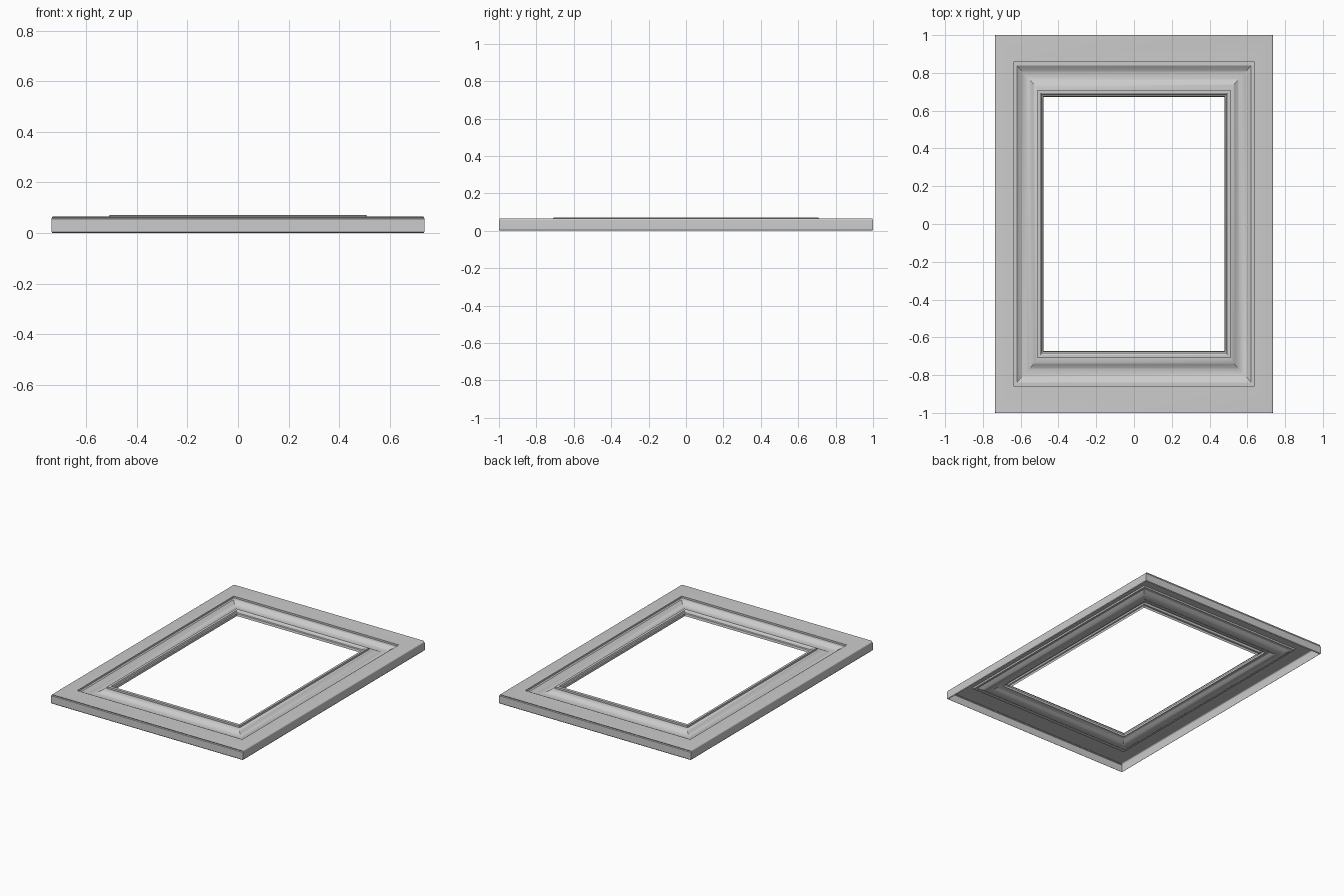
import bpy, bmesh, math

if "Cube" in bpy.data.objects:
    bpy.data.objects.remove(bpy.data.objects["Cube"])


def rect_sweep(name, profile):
    """Sweep a (half_x, half_y, z) profile around a mitred rectangle."""
    bm = bmesh.new()
    rings = [[bm.verts.new((sx * x, sy * y, z))
              for sx, sy in ((-1, -1), (1, -1), (1, 1), (-1, 1))]
             for x, y, z in profile]
    for a, b in zip(rings, rings[1:]):
        for i in range(4):
            j = (i + 1) % 4
            bm.faces.new((a[i], a[j], b[j], b[i]))
    me = bpy.data.meshes.new(name)
    bm.to_mesh(me)
    bm.free()
    ob = bpy.data.objects.new(name, me)
    bpy.context.collection.objects.link(ob)
    bpy.ops.object.select_all(action='DESELECT')
    ob.select_set(True)
    bpy.context.view_layer.objects.active = ob
    bpy.ops.object.shade_smooth_by_angle(angle=math.radians(30))
    return ob


# outer border: open-backed side wall, rounded edge, flat face, small step down
border = [(0.733, 0.995, 0.0), (0.737, 1.0, 0.005), (0.737, 1.0, 0.056)]
for k in range(1, 5):
    a = math.radians(90 * k / 4)
    border.append((0.728 + 0.009 * math.cos(a), 0.991 + 0.009 * math.sin(a),
                   0.056 + 0.010 * math.sin(a)))
border += [(0.635, 0.86, 0.066), (0.635, 0.86, 0.054)]
rect_sweep("outer_border", border)

# hollow cove moulding between two narrow flats
cove = [(0.635, 0.86, 0.054)]
N = 12
for k in range(N + 1):
    t = k / N
    cove.append((0.62 - 0.095 * t, 0.838 - 0.103 * t,
                 0.054 - 0.022 * math.sin(math.pi * t)))
cove.append((0.51, 0.71, 0.056))
rect_sweep("cove_moulding", cove)

# raised inner lip stepping down into the opening
rect_sweep("inner_lip", [
    (0.51, 0.71, 0.056), (0.51, 0.71, 0.069), (0.507, 0.707, 0.071),
    (0.498, 0.694, 0.071), (0.493, 0.689, 0.068), (0.489, 0.684, 0.058),
    (0.482, 0.676, 0.055), (0.48, 0.673, 0.04)])
